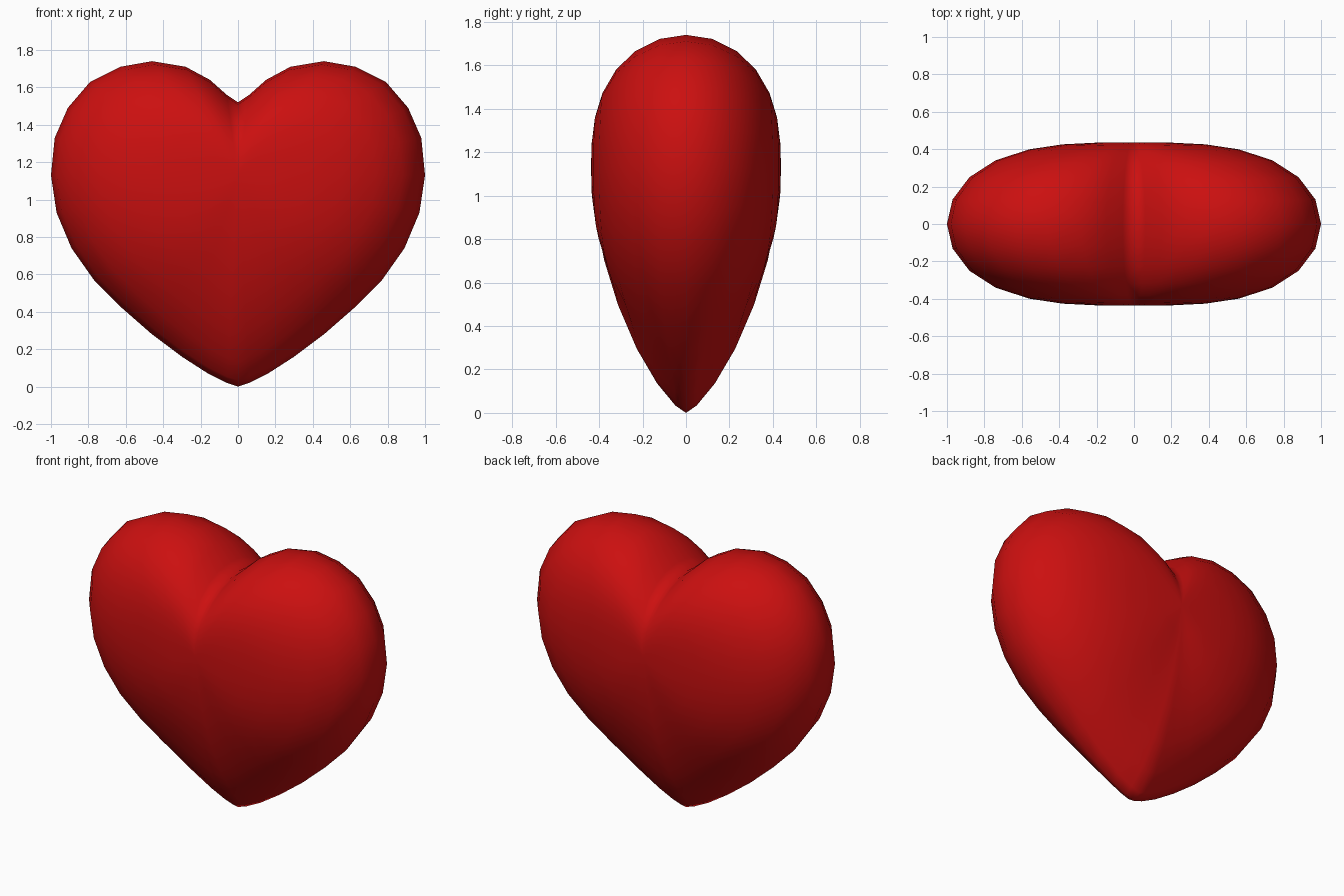
import bpy, bmesh, math

if "Cube" in bpy.data.objects:
    bpy.data.objects.remove(bpy.data.objects["Cube"])

# Right half of the front outline, from bottom tip to top notch
HALF = [(0, 0), (.06, .02), (.16, .07), (.30, .16), (.46, .28), (.62, .42),
        (.77, .57), (.89, .74), (.97, .93), (1, 1.13), (.98, 1.33), (.91, 1.49),
        (.79, 1.63), (.63, 1.71), (.46, 1.74), (.28, 1.71), (.15, 1.64),
        (.06, 1.56), (0, 1.52)]
OUTLINE = HALF + [(-x, z) for x, z in HALF[-2:0:-1]]
CENTRE_Z, THICK = 1.13, 0.437
SCALES = [.97, .88, .74, .56, .38, .18]


def depth(x, z, s):
    """Half thickness on a ring scaled by s: plump sides, slimmer towards the tip."""
    dx, dz = x, z - CENTRE_Z
    n = math.hypot(dx, dz)
    tip = max(0, -dz / n) ** 6
    side = abs(dx / n)
    p = (2.5 + .6 * side ** 4) * (1 - tip) + 1.75 * tip
    q = .5 * (1 - tip) + .74 * tip
    return THICK * (1 - s ** p) ** q


# Heart body: rings shrinking from the outline to the middle of each face
bm = bmesh.new()
rim = [bm.verts.new((x, 0, z)) for x, z in OUTLINE]
count = len(rim)
for sign in (-1, 1):
    prev = rim
    for s in SCALES:
        ring = [bm.verts.new((x * s, sign * depth(x, z, s), CENTRE_Z + (z - CENTRE_Z) * s))
                for x, z in OUTLINE]
        for i in range(count):
            j = (i + 1) % count
            bm.faces.new((prev[i], prev[j], ring[j], ring[i]))
        prev = ring
    mid = bm.verts.new((0, sign * THICK, CENTRE_Z))
    for i in range(count):
        bm.faces.new((prev[i], prev[(i + 1) % count], mid))
bmesh.ops.recalc_face_normals(bm, faces=bm.faces)
for f in bm.faces:
    f.smooth = True
mesh = bpy.data.meshes.new("heart")
bm.to_mesh(mesh)
bm.free()

# Single red colour
red = bpy.data.materials.new("red")
red.diffuse_color = (0.6, 0.005, 0.005, 1)
red.use_nodes = True
red.node_tree.nodes["Principled BSDF"].inputs["Base Color"].default_value = red.diffuse_color
mesh.materials.append(red)
heart = bpy.data.objects.new("heart", mesh)
bpy.context.collection.objects.link(heart)
